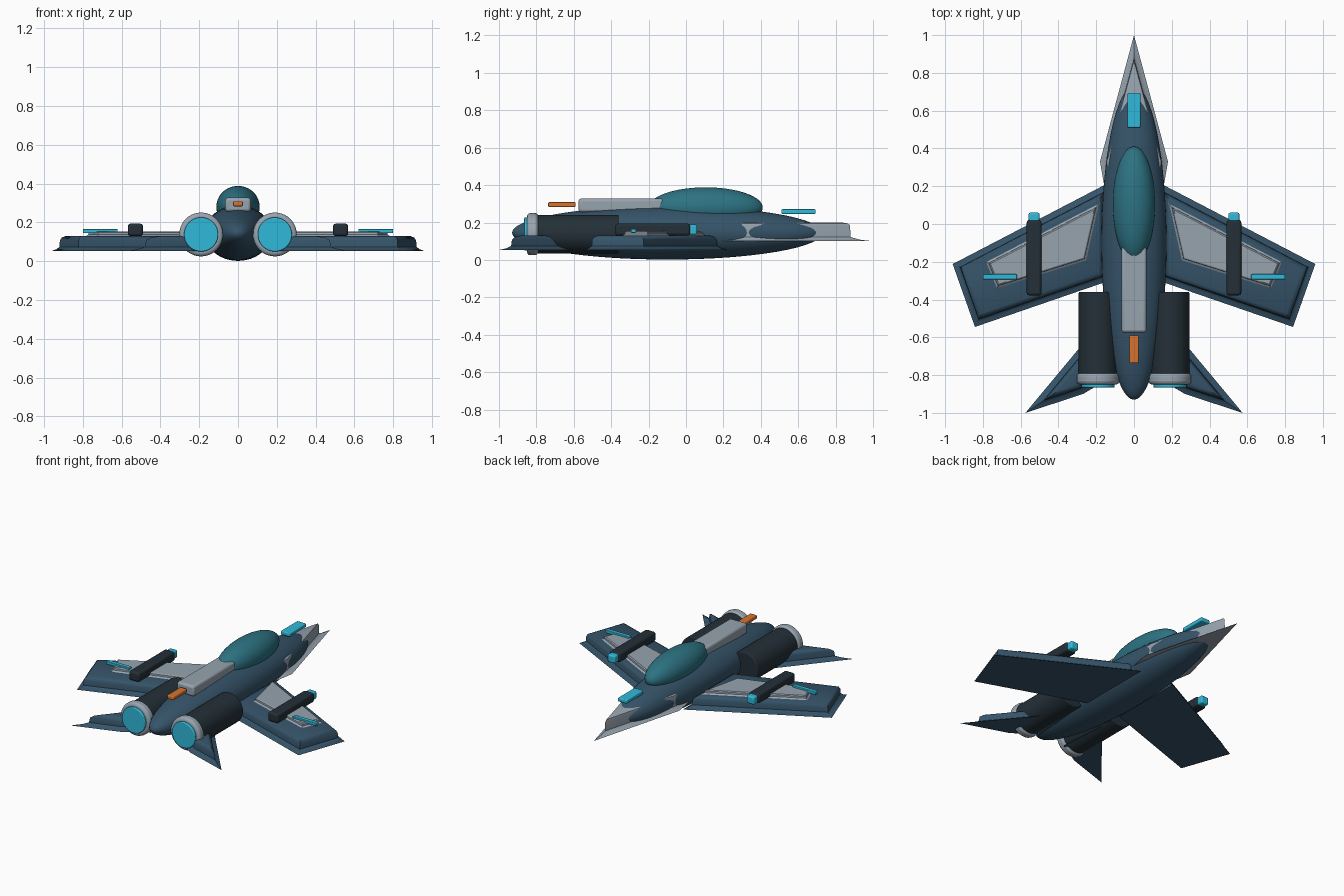
import bpy, bmesh, math
from mathutils import Matrix, Vector

if "Cube" in bpy.data.objects:
    bpy.data.objects.remove(bpy.data.objects["Cube"])


def material(name, rgb):
    m = bpy.data.materials.new(name)
    m.diffuse_color = (*rgb, 1)
    m.use_nodes = True
    m.node_tree.nodes["Principled BSDF"].inputs["Base Color"].default_value = m.diffuse_color
    return m


NAVY = material("navy hull", (0.036, 0.088, 0.142))
DARK = material("charcoal", (0.017, 0.029, 0.038))
GREY = material("light grey", (0.31, 0.37, 0.43))
CYAN = material("cyan glow", (0.030, 0.49, 0.70))
TEAL = material("teal glass", (0.026, 0.17, 0.225))
ORANGE = material("orange", (0.69, 0.17, 0.027))


def finish(name, bm, mat, mirror=False, bevel=0.0):
    """Turn a bmesh into a named, shaded object."""
    bmesh.ops.recalc_face_normals(bm, faces=bm.faces)
    me = bpy.data.meshes.new(name)
    bm.to_mesh(me)
    bm.free()
    me.materials.append(mat)
    ob = bpy.data.objects.new(name, me)
    bpy.context.collection.objects.link(ob)
    bpy.ops.object.select_all(action='DESELECT')
    ob.select_set(True)
    bpy.context.view_layer.objects.active = ob
    bpy.ops.object.shade_smooth_by_angle(angle=math.radians(35))
    if bevel:
        b = ob.modifiers.new("bevel", 'BEVEL')
        b.width, b.segments, b.limit_method = bevel, 3, 'ANGLE'
    if mirror:
        ob.modifiers.new("mirror", 'MIRROR')
    return ob


def ellipsoid(name, centre, radii, mat):
    bm = bmesh.new()
    rot = Matrix.Rotation(math.pi / 2, 4, 'X')  # poles along the length
    mtx = Matrix.Translation(centre) @ Matrix.Diagonal((*radii, 1)) @ rot
    bmesh.ops.create_uvsphere(bm, u_segments=48, v_segments=32, radius=1, matrix=mtx)
    return finish(name, bm, mat)


def box(name, xr, yr, zr, mat, mirror=False, bevel=0.006):
    bm = bmesh.new()
    mid = [(a + b) / 2 for a, b in (xr, yr, zr)]
    size = [b - a for a, b in (xr, yr, zr)]
    mtx = Matrix.Translation(mid) @ Matrix.Diagonal((*size, 1))
    bmesh.ops.create_cube(bm, size=1, matrix=mtx)
    return finish(name, bm, mat, mirror, bevel)


def tube(name, x, z, radius, yr, mat, bevel):
    """Mirrored cylinder lying along y."""
    bm = bmesh.new()
    mtx = Matrix.Translation((x, sum(yr) / 2, z)) @ Matrix.Rotation(math.pi / 2, 4, 'X')
    bmesh.ops.create_cone(bm, cap_ends=True, segments=40, radius1=radius,
                          radius2=radius, depth=yr[1] - yr[0], matrix=mtx)
    return finish(name, bm, mat, True, bevel)


def inset(points, d):
    """Mitred inward offset of a counter-clockwise outline."""
    out = []
    for i, p in enumerate(points):
        e1 = (p - points[i - 1]).normalized()
        e2 = (points[(i + 1) % len(points)] - p).normalized()
        n1, n2 = Vector((-e1.y, e1.x)), Vector((-e2.y, e2.x))
        out.append(p + (n1 + n2) * d / (1 + n1.dot(n2)))
    return out


def plate(name, outline, profile, mat, mirror=False):
    """Flat part whose rim follows (inset, height) steps."""
    pts = [Vector(p) for p in outline]
    area = sum(pts[i - 1].x * p.y - p.x * pts[i - 1].y for i, p in enumerate(pts))
    if area < 0:
        pts.reverse()
    bm = bmesh.new()
    rings = [[bm.verts.new((q.x, q.y, z)) for q in inset(pts, d)] for d, z in profile]
    n = len(pts)
    for a, b in zip(rings, rings[1:]):
        for i in range(n):
            j = (i + 1) % n
            bm.faces.new((a[i], a[j], b[j], b[i]))
    bm.faces.new(rings[0][::-1])
    bm.faces.new(rings[-1])
    return finish(name, bm, mat, mirror)


# Body, canopy and nose plate
ellipsoid("fuselage", (0, -0.10, 0.145), (0.172, 0.83, 0.143), NAVY)
ellipsoid("canopy", (0, 0.105, 0.28), (0.112, 0.305, 0.108), TEAL)
plate("nose_plate",
      [(0, 1.0), (-0.18, 0.33), (-0.14, 0.10), (0.14, 0.10), (0.18, 0.33)],
      [(0, 0.10), (0.018, 0.108), (0.031, 0.122), (0.032, 0.185), (0.035, 0.195), (0.043, 0.20)],
      GREY)

# Wings, wing panels and tail fins: flared lower rim, rounded upper edge
RIM = [(0, 0.053), (0.018, 0.061), (0.032, 0.074), (0.034, 0.108), (0.042, 0.122), (0.058, 0.13)]
plate("wing", [(0.13, 0.22), (0.96, -0.212), (0.842, -0.545), (0.13, -0.30)], RIM, NAVY, True)
plate("wing_panel", [(0.18, 0.115), (0.788, -0.20), (0.728, -0.345), (0.25, -0.195)],
      [(0, 0.127), (0.008, 0.133), (0.014, 0.138), (0.015, 0.149), (0.022, 0.154)], GREY, True)
plate("tail_fin", [(0.13, -0.465), (0.575, -1.0), (0.27, -0.90), (0.10, -0.80)], RIM, NAVY, True)

# Engines
tube("engine", 0.19, 0.138, 0.103, (-0.83, -0.36), DARK, 0.006)
tube("nozzle_ring", 0.19, 0.138, 0.113, (-0.85, -0.79), GREY, 0.018)
tube("engine_glow", 0.19, 0.138, 0.088, (-0.865, -0.80), CYAN, 0.005)

# Dorsal details
box("spine", (-0.066, 0.066), (-0.575, -0.12), (0.255, 0.328), GREY, bevel=0.015)
box("rear_beacon", (-0.025, 0.025), (-0.737, -0.59), (0.283, 0.309), ORANGE)
box("nose_light", (-0.034, 0.034), (0.51, 0.693), (0.245, 0.271), CYAN)

# Wing guns and light strips
box("gun_pod", (0.49, 0.568), (-0.378, 0.022), (0.13, 0.194), DARK, True, 0.014)
box("gun_muzzle", (0.50, 0.558), (0.0, 0.06), (0.135, 0.188), CYAN, True, 0.010)
box("wing_light", (0.62, 0.80), (-0.294, -0.266), (0.145, 0.166), CYAN, True, 0.004)
